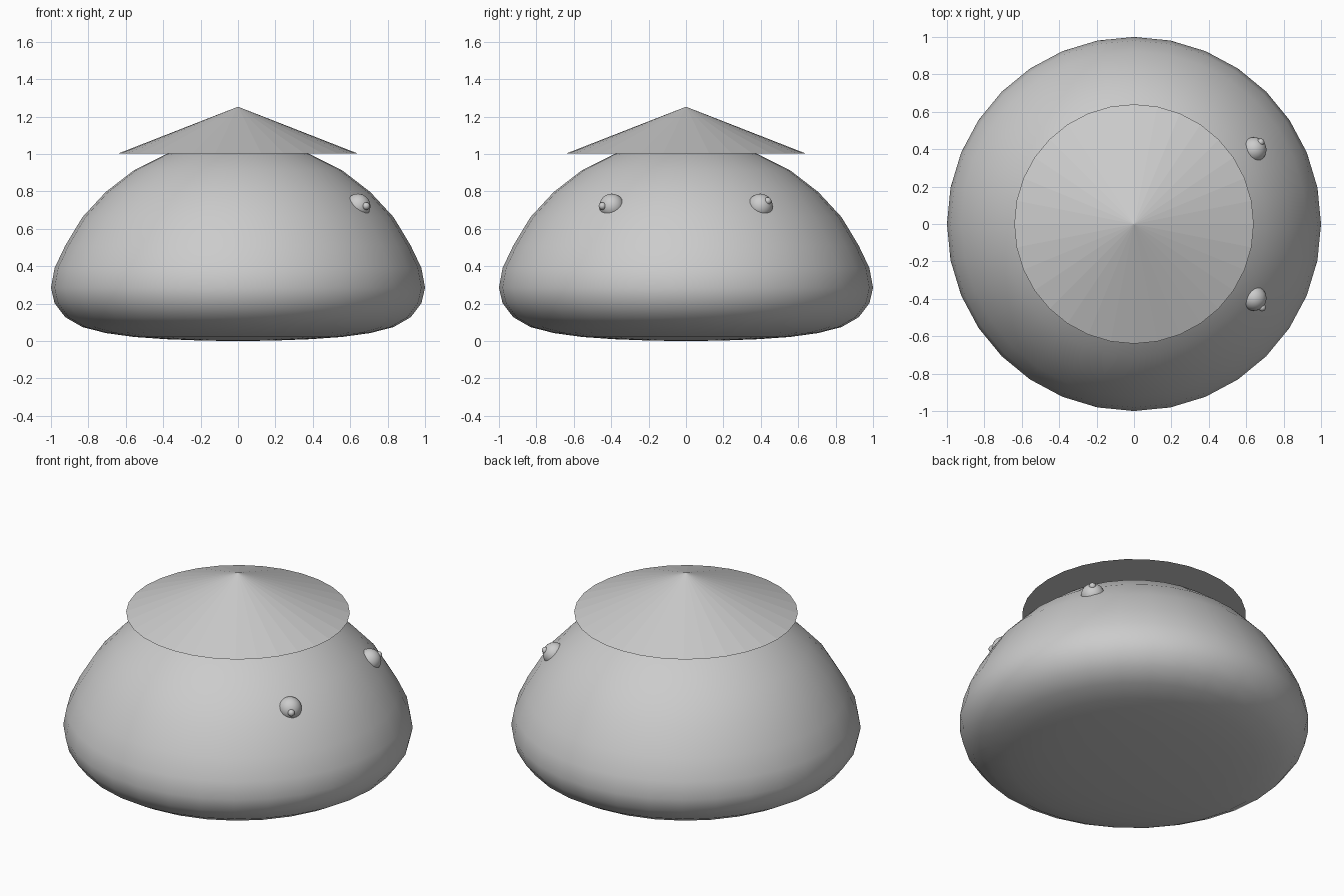
import bpy, bmesh, math

if "Cube" in bpy.data.objects:
    bpy.data.objects.remove(bpy.data.objects["Cube"])

def finish(bm, name, smooth):
    bmesh.ops.recalc_face_normals(bm, faces=bm.faces)
    for f in bm.faces:
        f.smooth = smooth
    me = bpy.data.meshes.new(name)
    bm.to_mesh(me)
    bm.free()
    ob = bpy.data.objects.new(name, me)
    bpy.context.collection.objects.link(ob)
    return ob

def ball(name, loc, r, seg=32, rings=16):
    bm = bmesh.new()
    bmesh.ops.create_uvsphere(bm, u_segments=seg, v_segments=rings, radius=r)
    finish(bm, name, True).location = loc

# body: sphere squashed flat at the bottom, each ring set to its own height
heights = [0, 0.003, 0.01, 0.022, 0.043, 0.075, 0.128, 0.203, 0.285,
           0.39, 0.51, 0.663, 0.797, 0.914, 1.0, 1.06, 1.08]
bm = bmesh.new()
bmesh.ops.create_uvsphere(bm, u_segments=32, v_segments=16, radius=1)
for v in bm.verts:
    ring = round((math.asin(max(-1, min(1, v.co.z))) / math.pi + 0.5) * 16)
    v.co.z = heights[ring]
finish(bm, "body", True)

# wide conical hat
bm = bmesh.new()
bmesh.ops.create_cone(bm, cap_ends=True, segments=32, radius1=0.64, radius2=0, depth=0.25)
finish(bm, "hat", False).location = (0, 0, 1.128)

# half-sunk eyes looking toward +x, with slightly uneven pupils
for side, pupil in ((-1, (0.685, -0.447, 0.722)), (1, (0.677, 0.437, 0.749))):
    ball("eye", (0.641, side * 0.397, 0.721), 0.067)
    ball("pupil", pupil, 0.02, 16, 8)
